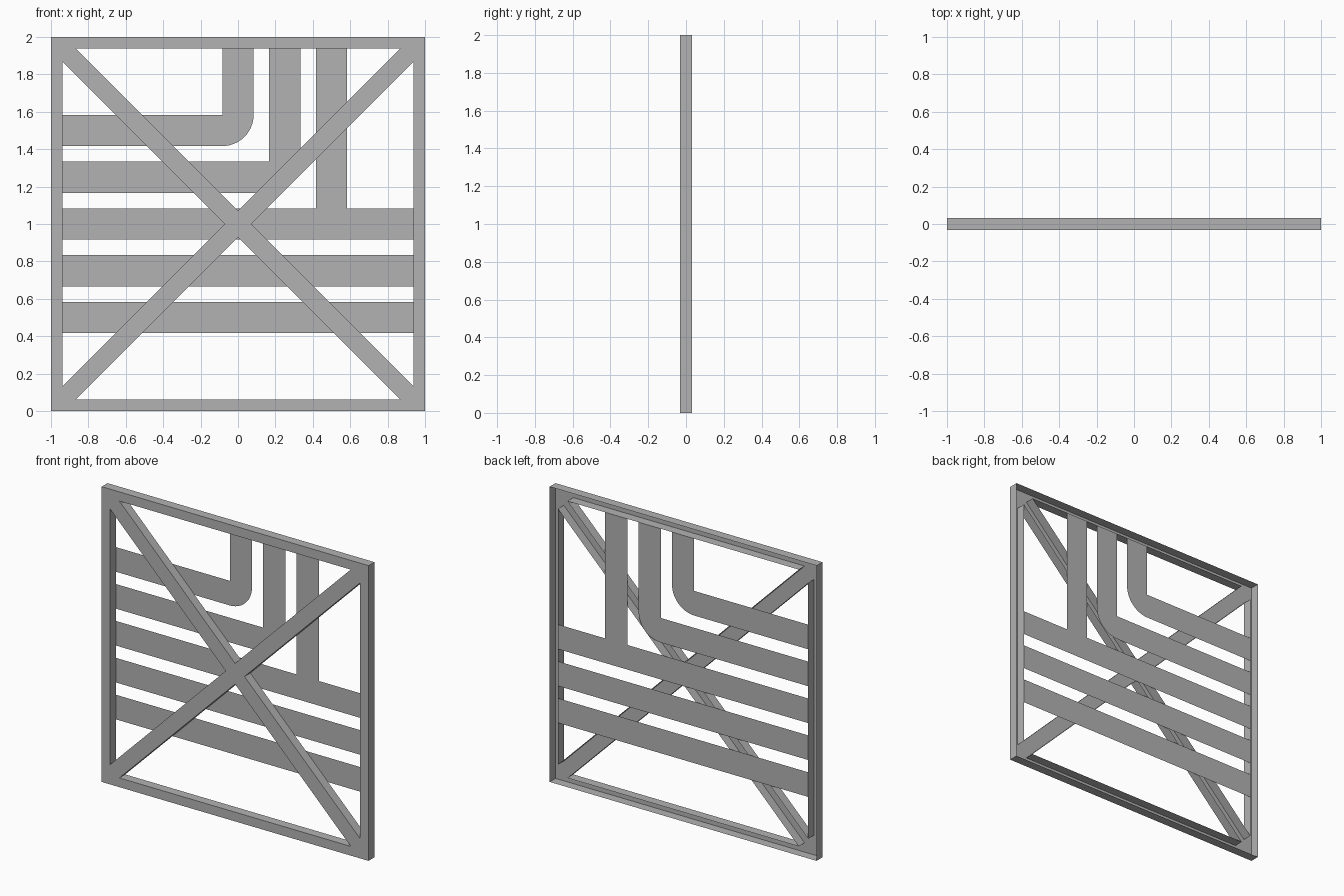
import bpy, bmesh, math

if "Cube" in bpy.data.objects:
    bpy.data.objects.remove(bpy.data.objects["Cube"])

H = 0.03125      # half depth
IN = 0.9375      # inner edge of the border
D = 0.0707       # offset of the diagonal edges from the centre
U = 1 / 12       # band spacing unit

grey = bpy.data.materials.new("plain grey")
grey.diffuse_color = (0.45, 0.45, 0.45, 1)
grey.use_nodes = True
grey.node_tree.nodes["Principled BSDF"].inputs["Base Color"].default_value = grey.diffuse_color


def finish(bm, name):
    bmesh.ops.recalc_face_normals(bm, faces=bm.faces)
    mesh = bpy.data.meshes.new(name)
    bm.to_mesh(mesh)
    bm.free()
    mesh.materials.append(grey)
    obj = bpy.data.objects.new(name, mesh)
    bpy.context.collection.objects.link(obj)


def loop(bm, pts, y):
    """Closed edge loop from (x, height above centre) points."""
    vs = [bm.verts.new((x, y, z + 1)) for x, z in pts]
    return [bm.edges.new((a, b)) for a, b in zip(vs, vs[1:] + vs[:1])]


def band(name, pts):
    """Flat sheet flush with the open back."""
    bm = bmesh.new()
    bm.faces.new([bm.verts.new((x, H, z + 1)) for x, z in pts])
    finish(bm, name)


# Border and crossed braces: front skin with four triangular openings, open at the back
bm = bmesh.new()
edges = loop(bm, [(-1, -1), (1, -1), (1, 1), (-1, 1)], -H)
for k in range(4):
    c, s = round(math.cos(k * math.pi / 2)), round(math.sin(k * math.pi / 2))
    tri = [(0, D), (IN - D, IN), (D - IN, IN)]
    edges += loop(bm, [(x * c - z * s, x * s + z * c) for x, z in tri], -H)
bmesh.ops.triangle_fill(bm, use_beauty=True, edges=edges, normal=(0, -1, 0))
walls = bmesh.ops.extrude_edge_only(bm, edges=edges)
for v in walls["geom"]:
    if isinstance(v, bmesh.types.BMVert):
        v.co.y = H
finish(bm, "border_and_braces")

# Straight horizontal bands
for name, z in (("lower_band", -6 * U), ("middle_band", -3 * U)):
    band(name, [(-IN, z - U), (IN, z - U), (IN, z + U), (-IN, z + U)])

# Branching band with an upright
band("branch_band", [(-IN, -U), (IN, -U), (IN, U), (7 * U, U), (7 * U, IN),
                     (5 * U, IN), (5 * U, U), (-IN, U)])

# Bands turning upwards round a curved outer corner
for name, x, z in (("inner_bend_band", -U, 7 * U), ("outer_bend_band", 2 * U, 4 * U)):
    arc = [(x + 2 * U * math.sin(a), z - 2 * U * math.cos(a))
           for a in (math.pi / 2 * i / 12 for i in range(13))]
    band(name, [(-IN, z - 2 * U)] + arc + [(x + 2 * U, IN), (x, IN), (x, z), (-IN, z)])
